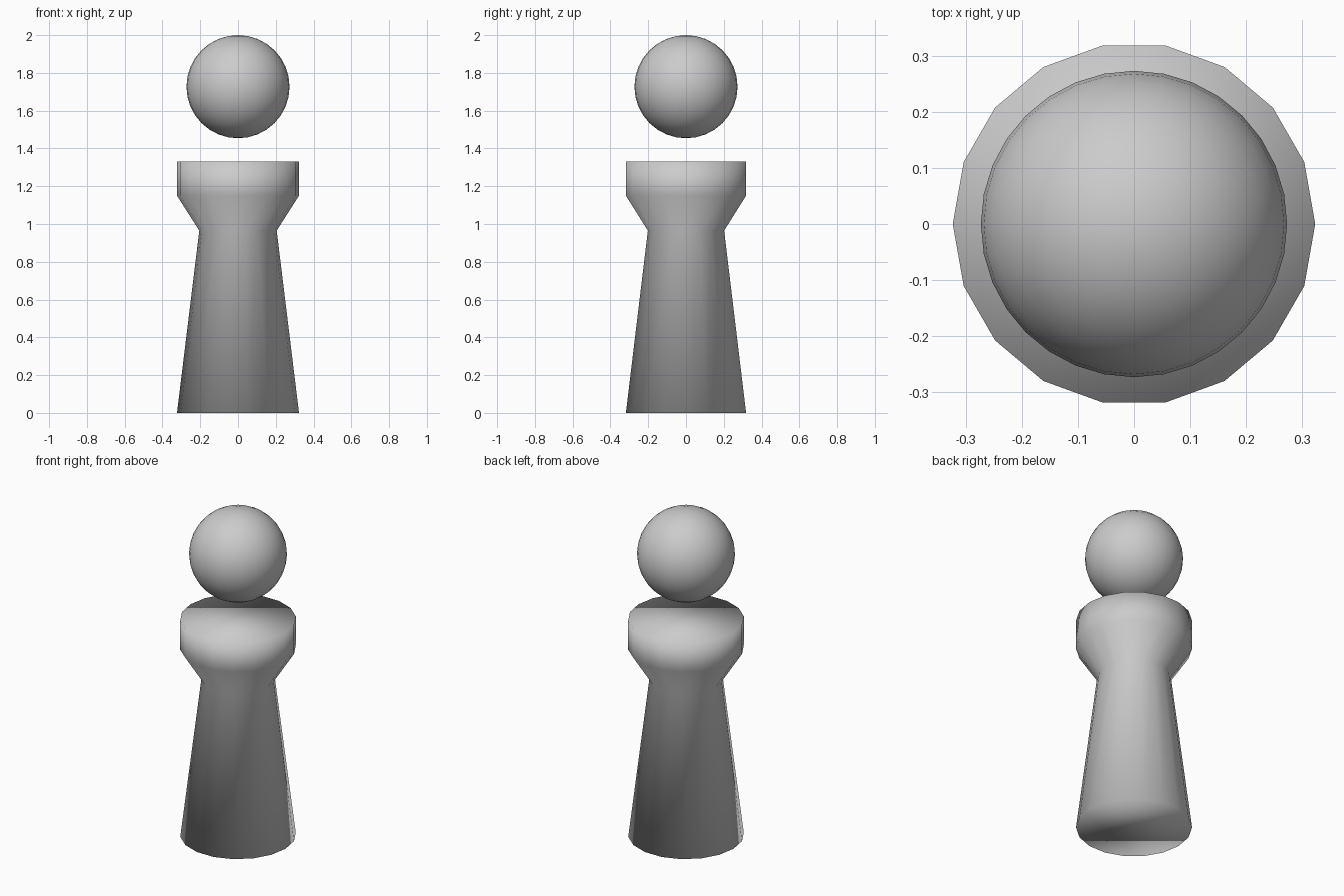
import bpy, bmesh
from math import cos, sin, tau

if "Cube" in bpy.data.objects:
    bpy.data.objects.remove(bpy.data.objects["Cube"])

SIDES = 18
# radius, height of the turned body from base to collar top
PROFILE = [(0.323, 0.0), (0.205, 0.965), (0.323, 1.15), (0.323, 1.33)]


def add_object(name, bm):
    bmesh.ops.recalc_face_normals(bm, faces=bm.faces)
    for face in bm.faces:
        face.smooth = True
    mesh = bpy.data.meshes.new(name)
    bm.to_mesh(mesh)
    bm.free()
    obj = bpy.data.objects.new(name, mesh)
    bpy.context.collection.objects.link(obj)
    return obj


# Body: tapered column flaring into a collar, capped at both ends
bm = bmesh.new()
rings = [[bm.verts.new((r * cos(tau * i / SIDES), r * sin(tau * i / SIDES), z))
          for i in range(SIDES)] for r, z in PROFILE]
for low, high in zip(rings, rings[1:]):
    for i in range(SIDES):
        j = (i + 1) % SIDES
        bm.faces.new((low[i], low[j], high[j], high[i]))
bm.faces.new(rings[0][::-1])
bm.faces.new(rings[-1])
add_object("body", bm)

# Head: ball floating above the collar
bm = bmesh.new()
bmesh.ops.create_uvsphere(bm, u_segments=32, v_segments=16, radius=0.273)
head = add_object("head", bm)
head.location.z = 1.727
